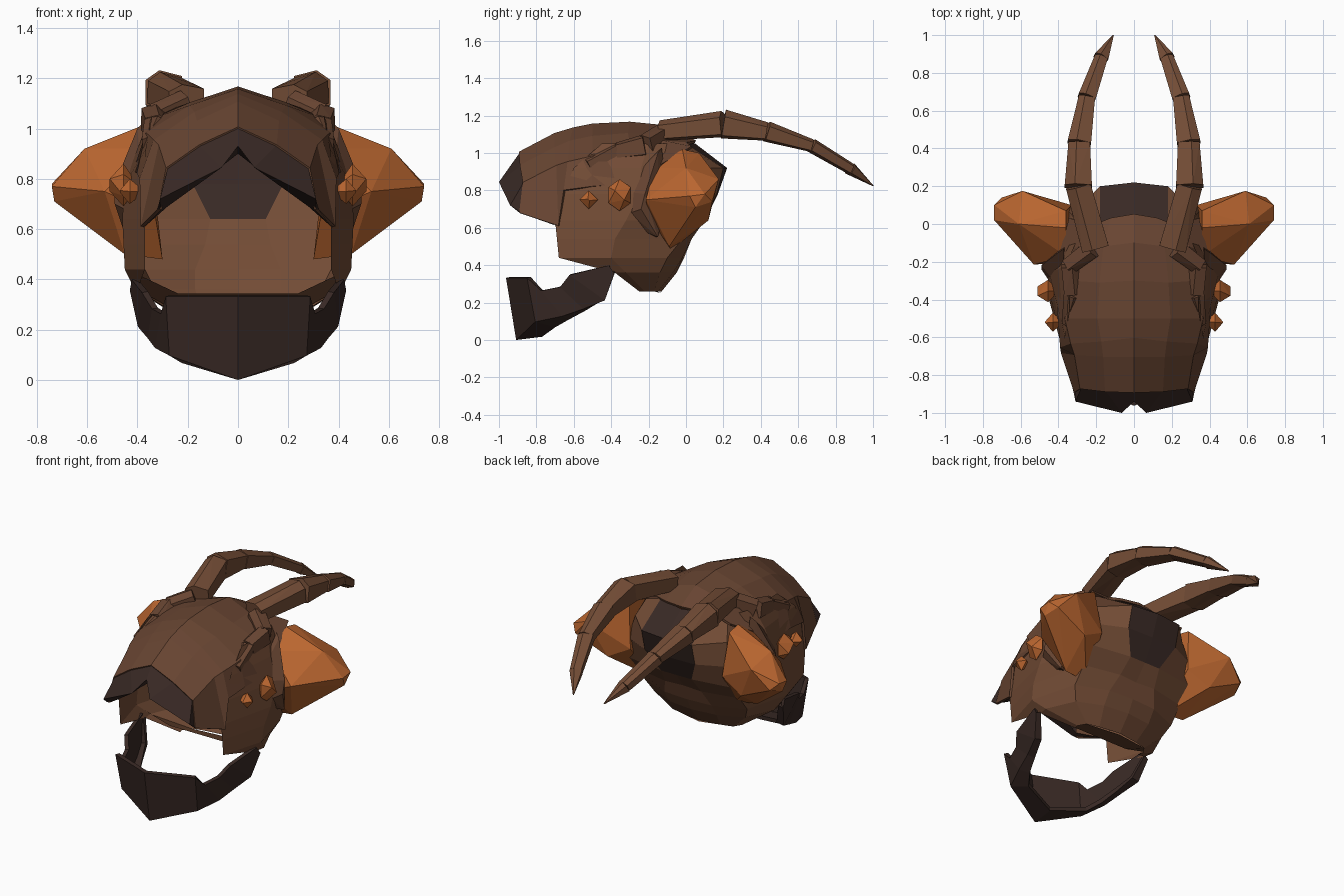
import bpy, bmesh
from math import sin, cos, pi
from mathutils import Vector

if "Cube" in bpy.data.objects:
    bpy.data.objects.remove(bpy.data.objects["Cube"])


def material(name, r, g, b):
    m = bpy.data.materials.new(name)
    m.diffuse_color = (r, g, b, 1)
    m.use_nodes = True
    m.node_tree.nodes["Principled BSDF"].inputs["Base Color"].default_value = m.diffuse_color
    return m


BROWN = material("brown", .17, .072, .036)
MID = material("mid_brown", .14, .06, .032)
DARK = material("dark_brown", .04, .022, .018)
ORANGE = material("orange", .50, .135, .03)


def finish(name, bm, mats, thickness=0):
    bmesh.ops.recalc_face_normals(bm, faces=bm.faces)
    me = bpy.data.meshes.new(name)
    bm.to_mesh(me)
    bm.free()
    ob = bpy.data.objects.new(name, me)
    bpy.context.collection.objects.link(ob)
    for m in mats:
        me.materials.append(m)
    mirror = ob.modifiers.new("mirror", 'MIRROR')
    mirror.use_clip = True
    if thickness:
        s = ob.modifiers.new("shell", 'SOLIDIFY')
        s.thickness = thickness
        s.offset = 0
    return ob


def sheet(name, rows, mats, dark=None, thickness=0):
    """Grid surface through rows of points, mirrored in x."""
    bm = bmesh.new()
    grid = [[bm.verts.new(p) for p in r] for r in rows]
    for a, b in zip(grid, grid[1:]):
        for i in range(len(a) - 1):
            f = bm.faces.new((a[i], a[i + 1], b[i + 1], b[i]))
            if dark and dark(f.calc_center_median()):
                f.material_index = 1
    return finish(name, bm, mats, thickness)


def hull(name, pts, mat):
    bm = bmesh.new()
    vs = [bm.verts.new(p) for p in pts]
    bmesh.ops.convex_hull(bm, input=vs)
    junk = [v for v in bm.verts if not v.link_faces]
    bmesh.ops.delete(bm, geom=junk, context='VERTS')
    return finish(name, bm, [mat])


def segment(name, a, b, size_a, size_b, mat):
    """Six-sided tapered link between two points; size is (half width, half height)."""
    a, b = Vector(a), Vector(b)
    d = (b - a).normalized()
    side = d.cross(Vector((0, 0, 1))).normalized()
    up = side.cross(d)
    pts = []
    for c, (w, h) in ((a, size_a), (b, size_b)):
        for u, v in ((1, -.8), (1, .5), (.25, 1), (-1, .7), (-1, -.8), (0, -1)):
            pts.append(c + side * u * w + up * v * h)
    return hull(name, pts, mat)


# Hollow head: horizontal levels from the front cheek edge to the back centre
levels = [
    (1.05, (.34, -.45, .35, -.2, .28, -.03, .18, .0, 0, .05)),
    (.92, (.365, -.6, .40, -.24, .33, .05, .18, .2, 0, .22)),
    (.78, (.37, -.66, .45, -.25, .36, .08, .18, .165, 0, .17)),
    (.64, (.37, -.70, .46, -.32, .37, .06, .11, .10, 0, .10)),
    (.54, (.37, -.69, .455, -.38, .37, -.02, .13, .03, 0, .02)),
    (.44, (.37, -.68, .45, -.40, .37, -.1, .17, -.02, 0, -.01)),
    (.36, (.40, -.38, .41, -.32, .33, -.14, .17, -.07, 0, -.05)),
    (.26, (.24, -.25, .25, -.22, .22, -.17, .14, -.15, 0, -.13)),
]
rows = [[(p[i], p[i + 1], z) for i in range(0, 10, 2)] for z, p in levels]
sheet("head_shell", rows, [BROWN, DARK],
      dark=lambda c: abs(c.x) < .12 and c.z > .64)

# Floor under the open mouth
sheet("head_floor", [[(0, -.36, .345), (.24, -.36, .345), (.42, -.40, .43)],
                     [(0, -.13, .25), (.22, -.17, .26), (.40, -.32, .36)]], [BROWN])

# Carapace: stations from front to back, centre to side edge
hood = [
    [(0, -.89, 1.0), (.15, -.885, .93), (.28, -.87, .84), (.31, -.89, .68)],
    [(0, -.70, 1.10), (.16, -.70, 1.025), (.31, -.69, .93), (.38, -.68, .61)],
    [(0, -.60, 1.13), (.17, -.62, 1.06), (.33, -.63, .95), (.385, -.65, .80)],
    [(0, -.50, 1.15), (.19, -.50, 1.085), (.36, -.50, .98), (.395, -.50, .82)],
    [(0, -.30, 1.16), (.18, -.31, 1.10), (.32, -.30, 1.04), (.41, -.35, .83)],
    [(0, -.10, 1.14), (.16, -.12, 1.09), (.29, -.12, 1.06), (.39, -.16, .92)],
    [(0, .05, 1.06), (.12, .03, 1.055), (.2, .0, 1.05), (.34, .03, 1.03)],
]
sheet("carapace", hood, [MID], thickness=.015)

# Overhanging notched lip at the front of the carapace
sheet("carapace_lip", [
    hood[0],
    [(0, -.94, .93), (.065, -1.0, .845), (.31, -.94, .72), (.32, -.89, .68)],
    [(0, -.86, .90), (.09, -.88, .83), (.28, -.86, .69), (.37, -.69, .61)],
], [DARK])

# Ridges running from the antenna roots down onto the carapace edge
ridge = [((.22, -.13, 1.10), (.05, .055)), ((.34, -.22, 1.04), (.045, .06)),
         ((.325, -.37, 1.01), (.045, .045)), ((.36, -.52, .93), (.02, .04))]
for i, ((a, sa), (b, sb)) in enumerate(zip(ridge, ridge[1:])):
    segment(f"brow_ridge_{i + 1}", a, b, sa, sb, MID)

# Antennae: overlapping links that taper to a point
links = [((.205, -.13, 1.12), (.072, .055)), ((.295, .2, 1.155), (.072, .078)),
         ((.29, .43, 1.115), (.062, .055)), ((.25, .67, 1.04), (.047, .038)),
         ((.175, .88, .915), (.038, .034)), ((.11, 1.0, .825), (.003, .003))]
for i, ((a, sa), (b, sb)) in enumerate(zip(links, links[1:])):
    segment(f"antenna_link_{i + 1}", a, b, sa, (sb[0] * .92, sb[1] * .9), BROWN)

# Large faceted side eyes
hull("side_eye", [
    (.33, -.2, .66), (.36, -.17, .92), (.36, -.02, 1.02), (.36, .07, 1.0),
    (.33, .1, .72), (.30, -.08, .48), (.45, -.09, .50), (.53, -.215, .75),
    (.61, .0, .92), (.59, .175, .86), (.74, .10, .78), (.74, .02, .77),
    (.73, .05, .71), (.70, .14, .74), (.48, .12, .64)], ORANGE)

# Shallow socket rim around the front of each side eye
hull("eye_socket", [
    (.38, -.36, .80), (.38, -.32, .62), (.45, -.30, .68), (.49, -.24, .70), (.49, -.22, .78),
    (.40, -.16, .55), (.44, -.15, .55), (.37, -.13, 1.03), (.40, -.15, 1.0),
    (.36, -.10, .75)], MID)


# Two small pointed eyes on each cheek
def small_eye(name, x, y, z, ry, rz, depth, flat, n):
    ring = [(cos(2 * pi * (i + .5) / n), sin(2 * pi * (i + .5) / n)) if n > 4 else
            (cos(pi * i / 2), sin(pi * i / 2)) for i in range(n)]
    pts = [(x, y + ry * c, z + rz * s) for c, s in ring]
    pts += [(x + depth, y + flat, z - flat), (x + depth, y - flat, z + flat), (x - .06, y, z)]
    hull(name, pts, ORANGE)


small_eye("small_eye_rear", .455, -.355, .775, .068, .085, .055, .025, 6)
small_eye("small_eye_front", .43, -.52, .75, .05, .05, .04, .004, 4)

# Lower jaw: upper edge, keel and inner underside along each side
sheet("lower_jaw", [
    [(0, -.95, .335), (0, -.90, .01), (0, -.77, .03)],
    [(.28, -.84, .335), (.265, -.80, .105), (.22, -.70, .08)],
    [(.295, -.77, .265), (.32, -.66, .135), (.27, -.63, .12)],
    [(.33, -.67, .285), (.35, -.55, .175), (.31, -.54, .17)],
    [(.37, -.62, .35), (.39, -.44, .22), (.35, -.44, .23)],
    [(.41, -.41, .40), (.42, -.39, .36), (.40, -.39, .37)],
], [DARK], thickness=.025)
